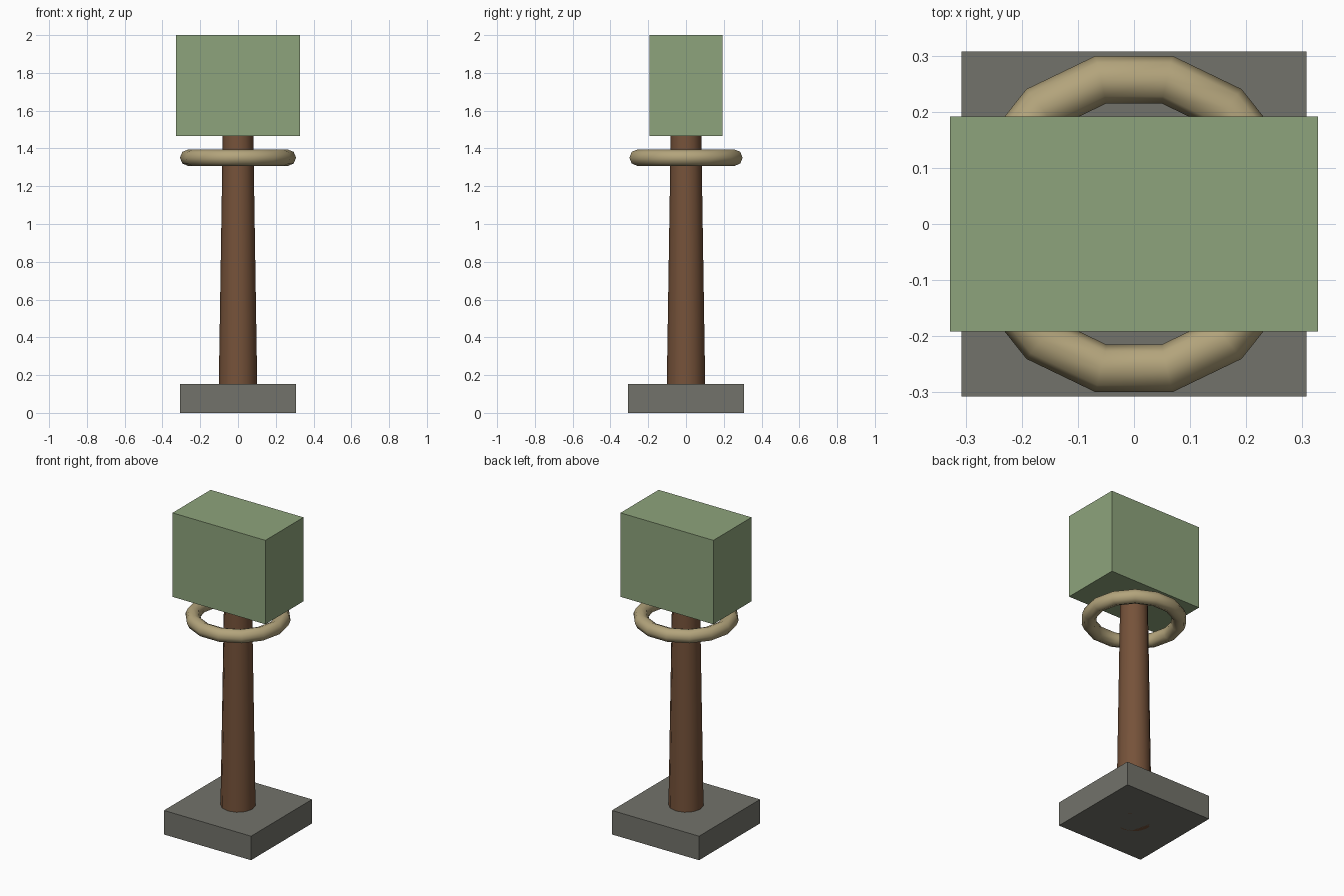
import bpy
import math

if "Cube" in bpy.data.objects:
    bpy.data.objects.remove(bpy.data.objects["Cube"])


def finish(name, color, smooth=False):
    ob = bpy.context.object
    ob.name = name
    mat = bpy.data.materials.new(name + "_color")
    mat.diffuse_color = (*color, 1)
    mat.use_nodes = True
    mat.node_tree.nodes["Principled BSDF"].inputs["Base Color"].default_value = mat.diffuse_color
    ob.data.materials.append(mat)
    if smooth:
        bpy.ops.object.shade_smooth_by_angle(angle=math.radians(50))
    return ob


def box(name, size, z0, color):
    bpy.ops.mesh.primitive_cube_add(size=1, location=(0, 0, z0 + size[2] / 2))
    bpy.context.object.scale = size
    bpy.ops.object.transform_apply(location=False, rotation=False, scale=True)
    return finish(name, color)


# Square stone base
box("base", (0.614, 0.614, 0.153), 0, (0.17, 0.17, 0.145))

# Tapered post, running down through the base
bpy.ops.mesh.primitive_cone_add(vertices=12, radius1=0.104, radius2=0.081,
                                depth=1.47, location=(0, 0, 0.735))
finish("post", (0.18, 0.085, 0.042), True)

# Ring around the top of the post
bpy.ops.mesh.primitive_torus_add(major_segments=14, minor_segments=8,
                                 major_radius=0.264, minor_radius=0.0435,
                                 location=(0, 0, 1.351))
finish("ring", (0.45, 0.37, 0.2), True)

# Block on top
box("head_block", (0.655, 0.384, 0.535), 1.465, (0.27, 0.37, 0.2))
